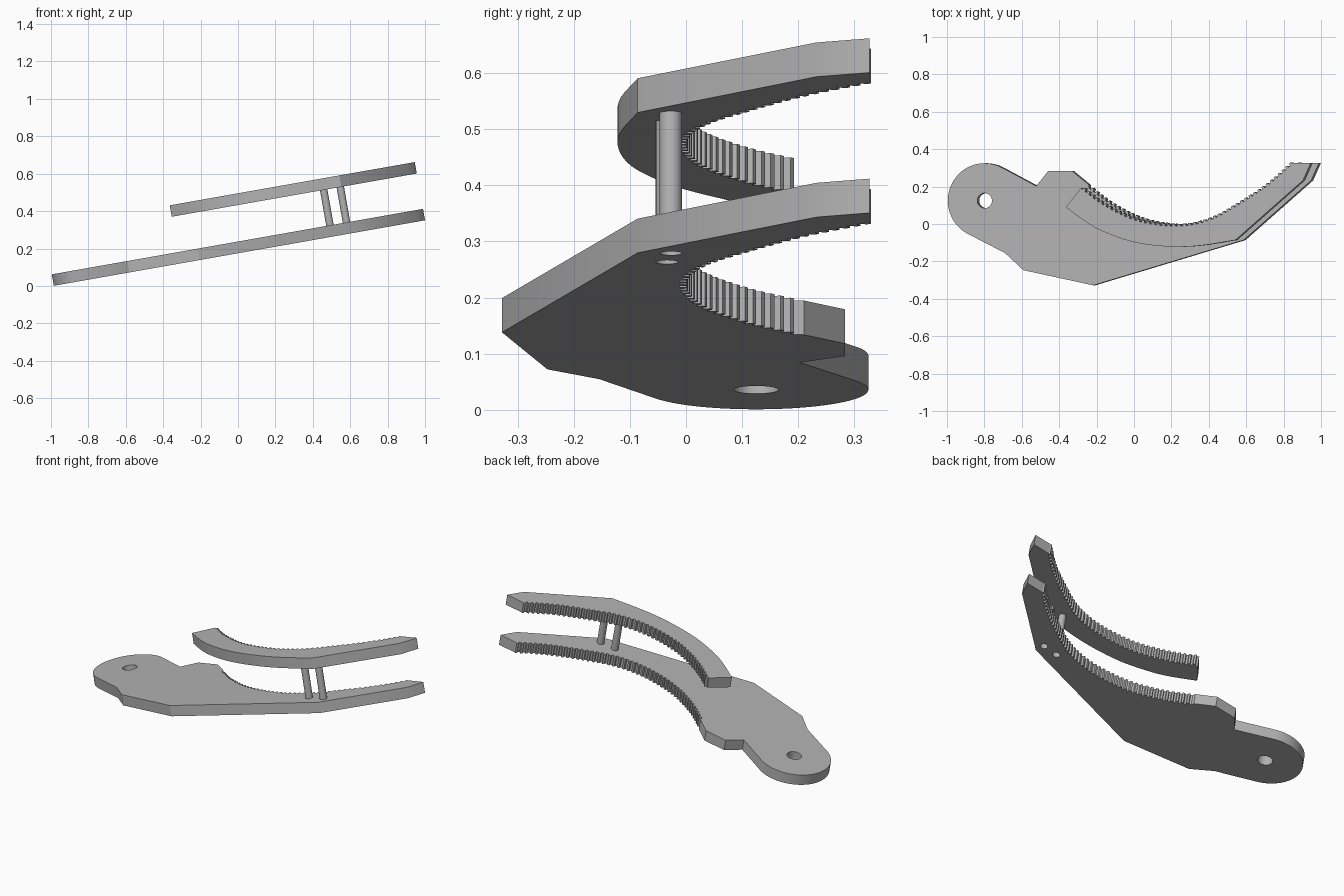
import bpy, bmesh
from math import cos, sin, pi, radians
from mathutils import Vector, Matrix

if "Cube" in bpy.data.objects:
    bpy.data.objects.remove(bpy.data.objects["Cube"])

THICK, UPPER, TEETH, DEPTH = 0.062, 0.254, 46, 0.006
TILT = Matrix.Translation((0, 0, 0.1744)) @ Matrix.Rotation(radians(-10), 4, 'Y')

steel = bpy.data.materials.new("plain_grey")
steel.use_nodes = True
grey = (0.45, 0.45, 0.45, 1)
steel.diffuse_color = grey
steel.node_tree.nodes["Principled BSDF"].inputs["Base Color"].default_value = grey


def smooth_path(points, steps=12):
    """Catmull-Rom curve through the points."""
    p = [Vector(q) for q in points]
    p = [2 * p[0] - p[1]] + p + [2 * p[-1] - p[-2]]
    out = []
    for a, b, c, d in zip(p, p[1:], p[2:], p[3:]):
        for i in range(steps):
            t = i / steps
            out.append(0.5 * (2 * b + (c - a) * t + (2 * a - 5 * b + 4 * c - d) * t**2
                              + (3 * b - a - 3 * c + d) * t**3))
    return out + [p[-2]]


def at_length(path, dist):
    """Point and left-hand normal at a distance along the path."""
    for a, b in zip(path, path[1:]):
        step = (b - a).length
        if dist <= step or b is path[-1]:
            d = (b - a) / step
            return a + d * dist, Vector((-d.y, d.x))
        dist -= step


def serrate(path):
    """Trapezoid teeth along the path."""
    pitch = sum((b - a).length for a, b in zip(path, path[1:])) / TEETH
    out = []
    for i in range(TEETH):
        for f, side in ((0.04, -1), (0.42, -1), (0.54, 1), (0.92, 1)):
            p, n = at_length(path, (i + f) * pitch)
            out.append(p + n * side * DEPTH)
    return out


def arc(cx, cy, r, start, end, n):
    return [Vector((cx + r * cos(radians(start + (end - start) * i / n)),
                    cy + r * sin(radians(start + (end - start) * i / n)))) for i in range(n + 1)]


def finish(name, bm):
    bmesh.ops.recalc_face_normals(bm, faces=bm.faces)
    bm.transform(TILT)
    mesh = bpy.data.meshes.new(name)
    bm.to_mesh(mesh)
    bm.free()
    mesh.materials.append(steel)
    obj = bpy.data.objects.new(name, mesh)
    bpy.context.collection.objects.link(obj)
    bpy.ops.object.select_all(action='DESELECT')
    obj.select_set(True)
    bpy.context.view_layer.objects.active = obj
    bpy.ops.object.shade_smooth_by_angle(angle=radians(25))


def plate(name, loops, base):
    """Fill the outline (and hole loops) and extrude to plate thickness."""
    bm = bmesh.new()
    for loop in loops:
        vs = [bm.verts.new((p[0], p[1], base)) for p in loop]
        for a, b in zip(vs, vs[1:] + vs[:1]):
            bm.edges.new((a, b))
    bmesh.ops.triangle_fill(bm, edges=bm.edges[:], use_beauty=True, normal=(0, 0, 1))
    new = bmesh.ops.extrude_face_region(bm, geom=bm.faces[:])["geom"]
    bmesh.ops.translate(bm, vec=(0, 0, THICK),
                        verts=[v for v in new if isinstance(v, bmesh.types.BMVert)])
    finish(name, bm)


# Shared toothed inner edge and tip
inner = serrate(smooth_path([(-.23, .197), (-.11, .108), (.056, .028), (.23, -.004), (.37, .002),
                             (.49, .037), (.6, .097), (.77, .205), (.911, .327)]))
tip = [(.606, -.086), (.973, .233), (1.0154, .327), (.911, .327)]
pins = [(.51, -.034), (.6, -.027)]

# Lower plate with rounded pivot end, pivot hole and pin holes
body = arc(-.8, .125, .2, 61, 242, 40)
body += [(-.69, -.155), (-.59, -.247), (-.21, -.328)] + tip + inner[::-1]
body += [(-.235, .21), (-.325, .283), (-.455, .283), (-.52, .203)]
holes = [arc(-.8, .125, .04, 0, 350, 35)]
holes += [arc(x, y, .02, 0, 345, 23) for x, y in pins]
plate("lower_plate", [body] + holes, 0)

# Upper curved plate
outer = smooth_path([(-.315, .09), (-.2, .008), (-.1, -.045), (.055, -.097),
                     (.23, -.12), (.4, -.117), (.606, -.086)])
plate("upper_plate", [outer[:-1] + tip + inner[::-1]], UPPER)

# Pins joining the plates
for side, (x, y) in zip(("rear", "front"), pins):
    bm = bmesh.new()
    bmesh.ops.create_cone(bm, cap_ends=True, segments=24, radius1=.02, radius2=.02,
                          depth=UPPER - THICK + .004,
                          matrix=Matrix.Translation((x, y, (UPPER + THICK) / 2)))
    finish(side + "_pin", bm)
